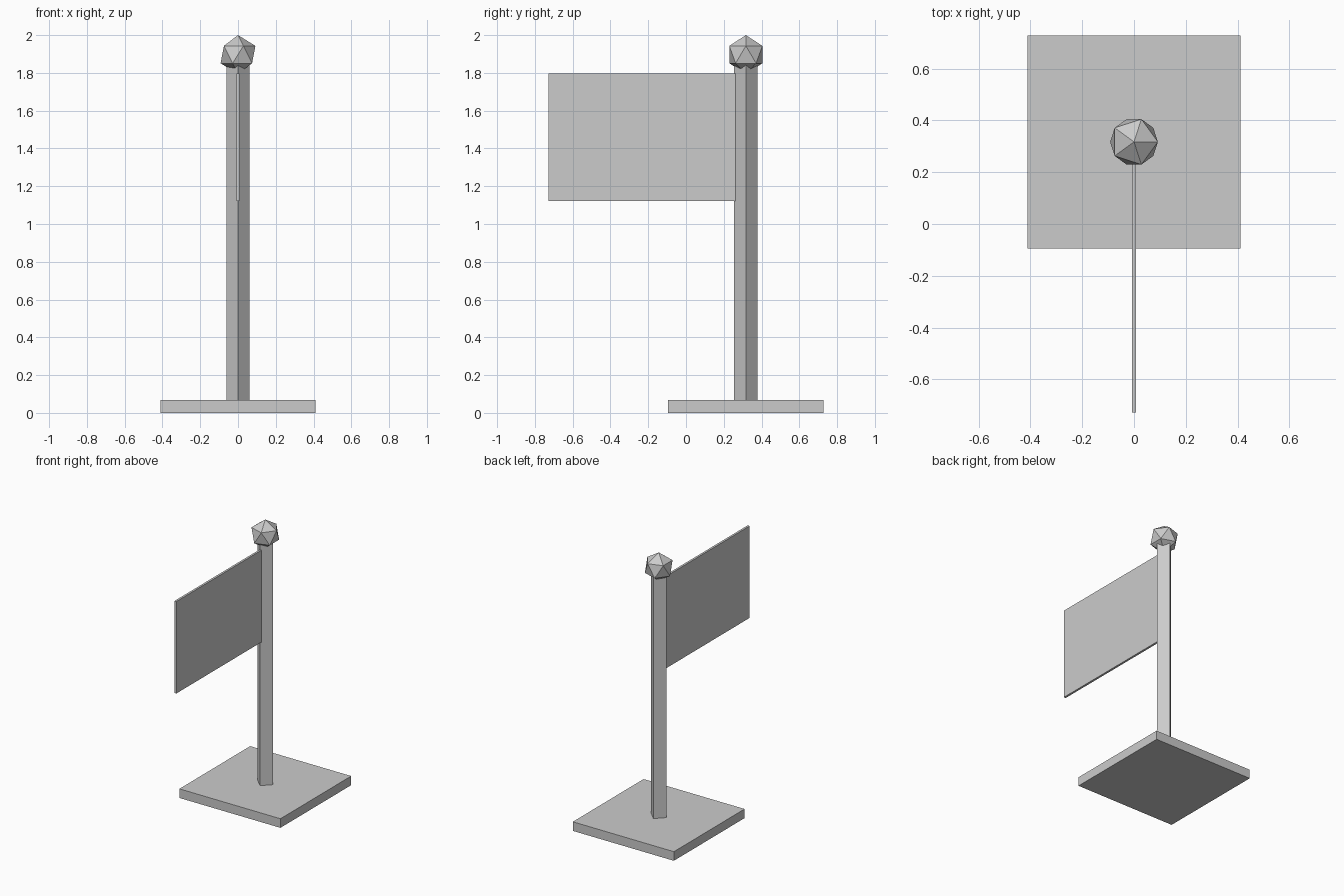
import bpy

if "Cube" in bpy.data.objects:
    bpy.data.objects.remove(bpy.data.objects["Cube"])

POLE_Y = 0.317


def box(name, lo, hi):
    centre = [(a + b) / 2 for a, b in zip(lo, hi)]
    bpy.ops.mesh.primitive_cube_add(size=1, location=centre)
    ob = bpy.context.object
    ob.name = name
    ob.scale = [b - a for a, b in zip(lo, hi)]
    bpy.ops.object.transform_apply(location=False, rotation=False, scale=True)
    return ob


# square base plate
box("base", (-0.411, POLE_Y - 0.411, 0), (0.411, POLE_Y + 0.411, 0.067))

# four-sided pole, corners pointing along the axes
z0, z1 = 0.067, 1.85
bpy.ops.mesh.primitive_cylinder_add(vertices=4, radius=0.062, depth=z1 - z0,
                                    location=(0, POLE_Y, (z0 + z1) / 2))
bpy.context.object.name = "pole"

# thin flag panel
box("flag", (-0.008, -0.728, 1.122), (0.008, 0.262, 1.798))

# faceted ball on top
bpy.ops.mesh.primitive_ico_sphere_add(subdivisions=1, radius=0.103,
                                      location=(0, POLE_Y, 1.897))
bpy.context.object.name = "finial"
